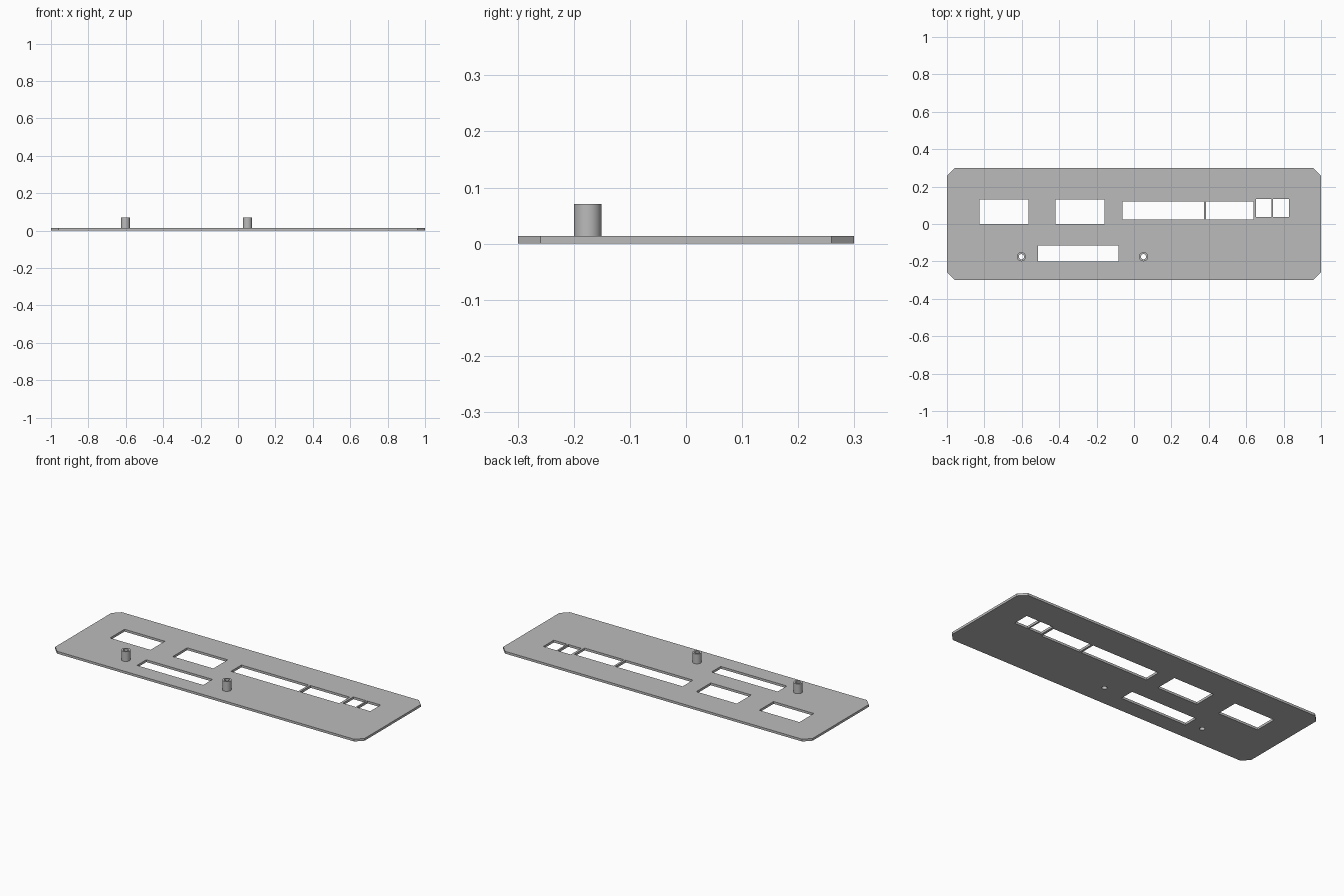
import bpy, bmesh, math

if "Cube" in bpy.data.objects:
    bpy.data.objects.remove(bpy.data.objects["Cube"], do_unlink=True)

THICK, POST_TOP = 0.0135, 0.0705
HALF_X, HALF_Y, CHAMFER = 1.0, 0.299, 0.04
POST_Y, POST_R, BORE_R = -0.175, 0.0245, 0.014
POSTS = {"right_post": -0.602, "left_post": 0.051}

grey = bpy.data.materials.new("plain grey")
grey.use_nodes = True
grey.diffuse_color = (0.5, 0.5, 0.5, 1)
grey.node_tree.nodes["Principled BSDF"].inputs["Base Color"].default_value = (0.5, 0.5, 0.5, 1)


def circle(x, y, r, n=32):
    return [(x + r * math.cos(2 * math.pi * i / n), y + r * math.sin(2 * math.pi * i / n))
            for i in range(n)]


def rect(x0, x1, y0, y1):
    return [(x0, y0), (x1, y0), (x1, y1), (x0, y1)]


def extrude_outline(name, loops, z0, z1):
    """Fill the first loop minus the others and extrude it from z0 to z1."""
    curve = bpy.data.curves.new(name + "_outline", 'CURVE')
    curve.dimensions, curve.fill_mode = '2D', 'BOTH'
    curve.extrude = (z1 - z0) / 2
    for loop in loops:
        spline = curve.splines.new('POLY')
        spline.points.add(len(loop) - 1)
        for point, (x, y) in zip(spline.points, loop):
            point.co = (x, y, 0, 1)
        spline.use_cyclic_u = True
    helper = bpy.data.objects.new(name + "_helper", curve)
    bpy.context.collection.objects.link(helper)
    bpy.context.view_layer.update()
    mesh = bpy.data.meshes.new_from_object(helper.evaluated_get(bpy.context.evaluated_depsgraph_get()))
    bpy.data.objects.remove(helper, do_unlink=True)
    # Weld the caps to the walls
    bm = bmesh.new()
    bm.from_mesh(mesh)
    bmesh.ops.remove_doubles(bm, verts=bm.verts, dist=1e-5)
    bmesh.ops.translate(bm, verts=bm.verts, vec=(0, 0, (z0 + z1) / 2))
    bmesh.ops.dissolve_limit(bm, angle_limit=0.01, verts=bm.verts, edges=bm.edges)
    bmesh.ops.recalc_face_normals(bm, faces=bm.faces)
    bm.to_mesh(mesh)
    bm.free()
    mesh.name = name
    mesh.materials.clear()
    mesh.materials.append(grey)
    obj = bpy.data.objects.new(name, mesh)
    bpy.context.collection.objects.link(obj)
    bpy.ops.object.select_all(action='DESELECT')
    obj.select_set(True)
    bpy.context.view_layer.objects.active = obj
    bpy.ops.object.shade_smooth_by_angle(angle=math.radians(30))
    return obj


# Panel with clipped corners
cx, cy = HALF_X - CHAMFER, HALF_Y - CHAMFER
outline = [(-cx, -HALF_Y), (cx, -HALF_Y), (HALF_X, -cy), (HALF_X, cy),
           (cx, HALF_Y), (-cx, HALF_Y), (-HALF_X, cy), (-HALF_X, -cy)]

# Connector openings
openings = [
    rect(-0.826, -0.565, -0.001, 0.132),
    rect(-0.421, -0.159, -0.001, 0.132),
    rect(-0.062, 0.373, 0.024, 0.120),
    rect(0.385, 0.638, 0.024, 0.120),
    rect(0.652, 0.735, 0.037, 0.133),
    rect(0.744, 0.829, 0.037, 0.133),
    rect(-0.512, -0.084, -0.201, -0.115),
]
bores = [circle(x, POST_Y, BORE_R) for x in POSTS.values()]
extrude_outline("panel", [outline] + openings + bores, 0, THICK)

# Hollow mounting posts
for name, x in POSTS.items():
    extrude_outline(name, [circle(x, POST_Y, POST_R), circle(x, POST_Y, BORE_R)], THICK, POST_TOP)
